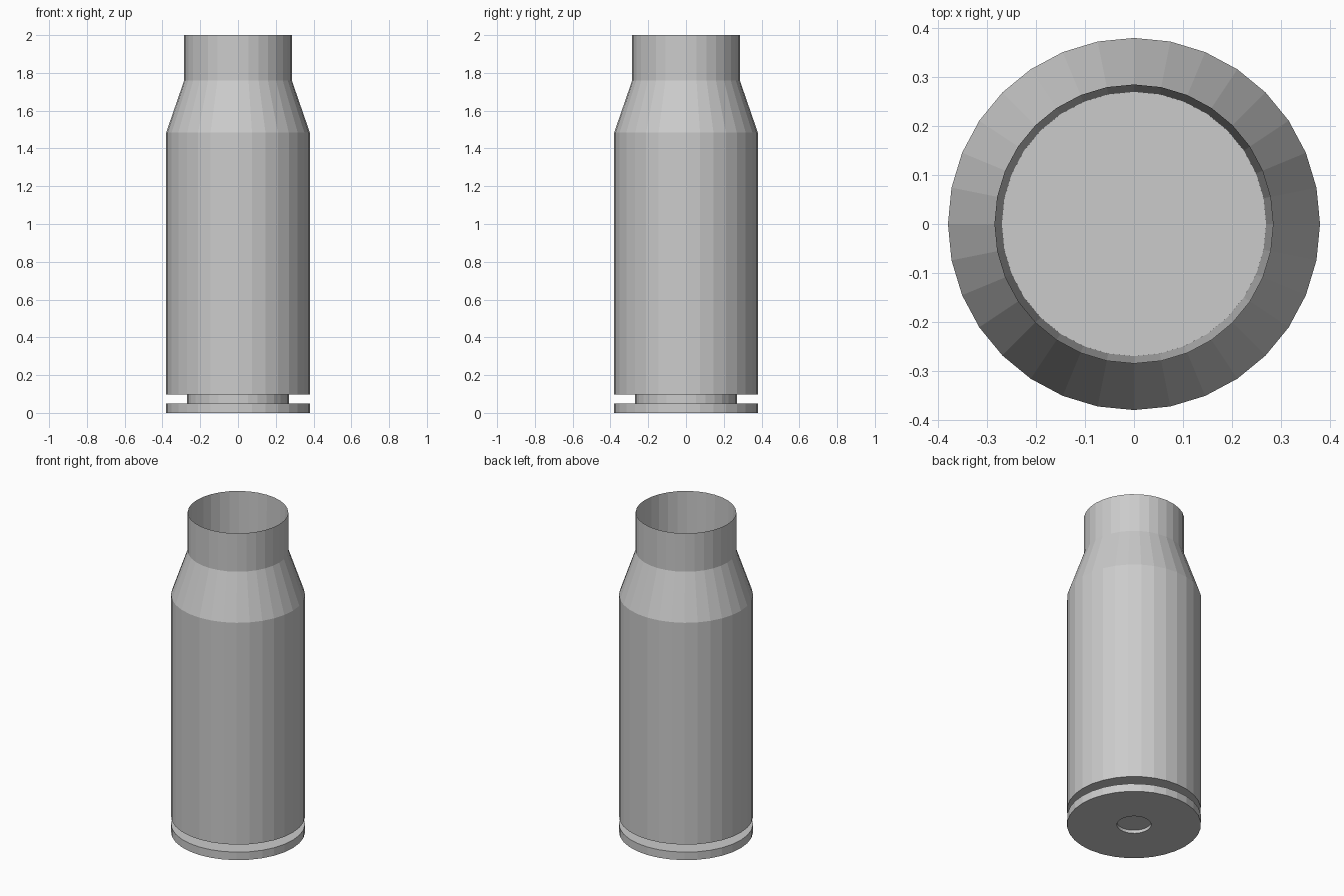
import bpy
import bmesh
from math import cos, sin, tau

if "Cube" in bpy.data.objects:
    bpy.data.objects.remove(bpy.data.objects["Cube"])

SIDES = 32


def lathe(name, profile):
    """Revolve (radius, z) points about z; a zero radius closes to a point."""
    bm = bmesh.new()
    rings = []
    for r, z in profile:
        n = SIDES if r > 0 else 1
        rings.append([bm.verts.new((r * cos(tau * i / SIDES), r * sin(tau * i / SIDES), z))
                      for i in range(n)])
    for a, b in zip(rings, rings[1:]):
        for i in range(SIDES):
            j = (i + 1) % SIDES
            quad = [a[i % len(a)], a[j % len(a)], b[j % len(b)], b[i % len(b)]]
            bm.faces.new(list(dict.fromkeys(quad)))
    bmesh.ops.recalc_face_normals(bm, faces=bm.faces)
    mesh = bpy.data.meshes.new(name)
    bm.to_mesh(mesh)
    bm.free()
    obj = bpy.data.objects.new(name, mesh)
    bpy.context.collection.objects.link(obj)
    return obj


lathe("bottleneck_case", [
    # recessed primer pocket
    (0, 0.02), (0.097, 0.02), (0.097, 0),
    # rim and extractor groove
    (0.38, 0), (0.38, 0.05), (0.27, 0.05), (0.27, 0.097),
    # body, shoulder, neck
    (0.38, 0.097), (0.38, 1.485), (0.285, 1.76), (0.285, 2.0),
    # tapered bore running from the knife-edge mouth to the floor
    (0.27, 0.1), (0, 0.1),
])
